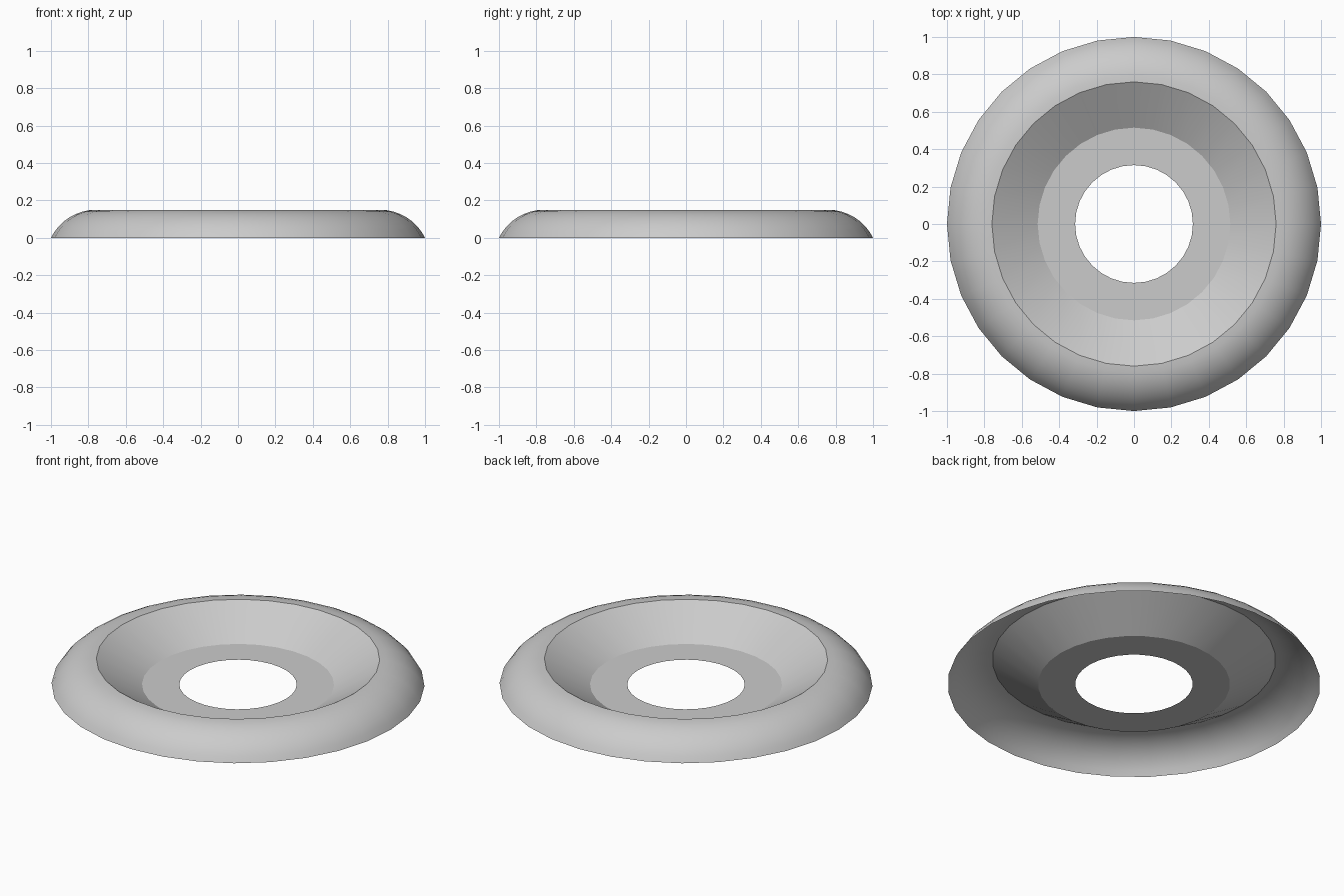
import bpy, bmesh, math

cube = bpy.data.objects.get("Cube")
if cube:
    bpy.data.objects.remove(cube, do_unlink=True)

SIDES = 32
HOLE, FLOOR, CREST, RIM, HEIGHT = 0.315, 0.515, 0.76, 1.0, 0.15
ARC_STEPS = 8

# Light grey material
grey = bpy.data.materials.new("light_grey")
grey.use_nodes = True
colour = (0.6, 0.6, 0.6, 1)
grey.diffuse_color = colour
grey.node_tree.nodes["Principled BSDF"].inputs["Base Color"].default_value = colour

# Profile: flat floor, sloping inner cone, rounded outer shoulder
profile = [(HOLE, 0), (FLOOR, 0), (CREST, HEIGHT)]
width = RIM - CREST
radius = (width ** 2 + HEIGHT ** 2) / (2 * HEIGHT)
sweep = math.asin(width / radius)
for i in range(1, ARC_STEPS + 1):
    a = sweep * i / ARC_STEPS
    profile.append((CREST + radius * math.sin(a), HEIGHT - radius * (1 - math.cos(a))))

# Revolve the profile into a thin open shell
bm = bmesh.new()
rings = []
for r, z in profile:
    angles = [math.tau * k / SIDES for k in range(SIDES)]
    rings.append([bm.verts.new((r * math.cos(a), r * math.sin(a), z)) for a in angles])
for inner, outer in zip(rings, rings[1:]):
    for k in range(SIDES):
        n = (k + 1) % SIDES
        bm.faces.new((inner[k], outer[k], outer[n], inner[n]))

mesh = bpy.data.meshes.new("dished_ring")
bm.to_mesh(mesh)
bm.free()
mesh.materials.append(grey)
ring = bpy.data.objects.new("dished_ring", mesh)
bpy.context.collection.objects.link(ring)

# Smooth shading with a crisp crest and floor edge
bpy.ops.object.select_all(action="DESELECT")
ring.select_set(True)
bpy.context.view_layer.objects.active = ring
bpy.ops.object.shade_smooth_by_angle(angle=math.radians(25))
